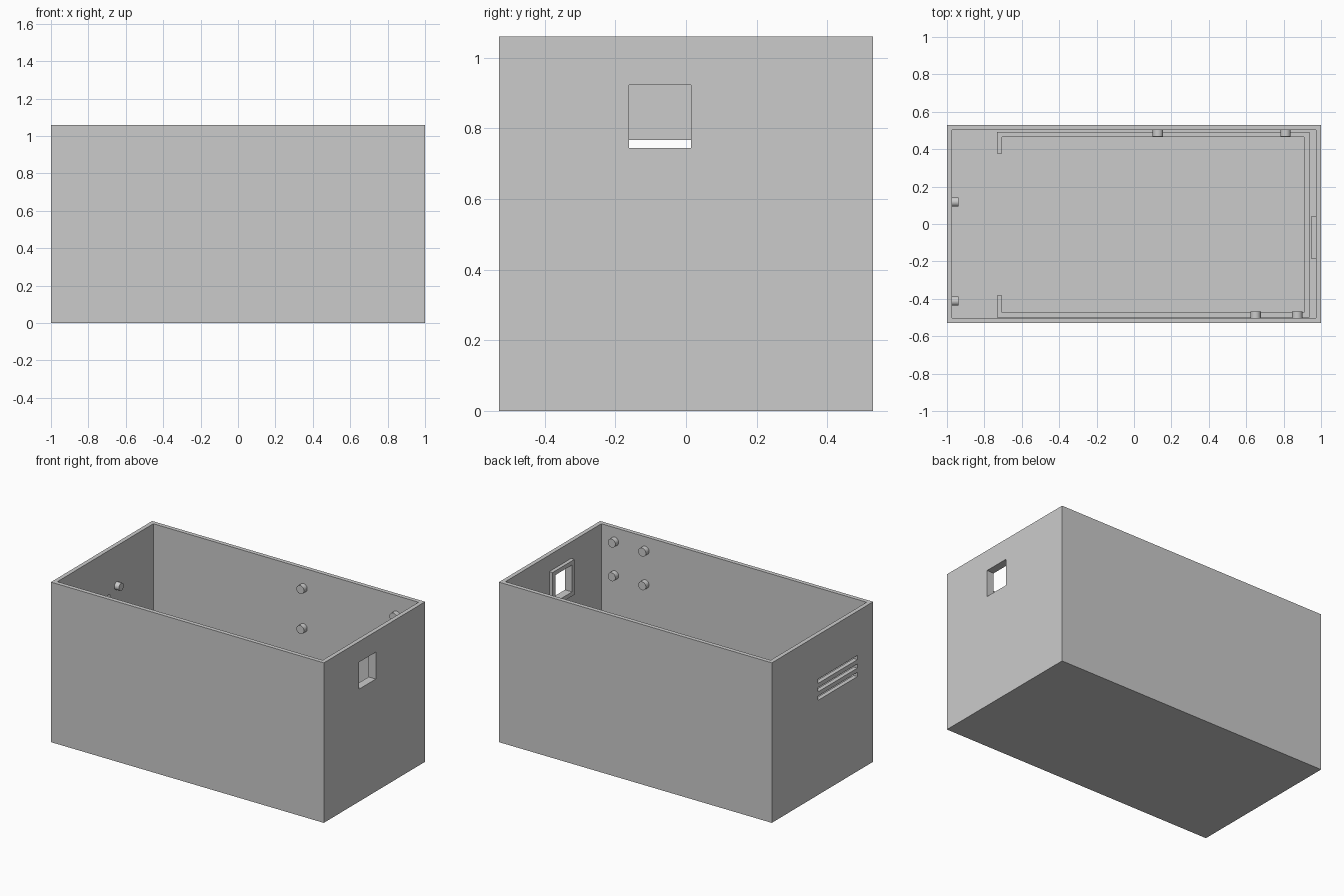
import bpy
import bmesh
from math import radians
from mathutils import Matrix, Vector

cube = bpy.data.objects.get("Cube")
if cube:
    bpy.data.objects.remove(cube, do_unlink=True)

grey = bpy.data.materials.new("light grey")
grey.use_nodes = True
grey.diffuse_color = (0.6, 0.6, 0.6, 1)
grey.node_tree.nodes["Principled BSDF"].inputs["Base Color"].default_value = (0.6, 0.6, 0.6, 1)


def finish(bm, name):
    bmesh.ops.recalc_face_normals(bm, faces=bm.faces)
    mesh = bpy.data.meshes.new(name)
    bm.to_mesh(mesh)
    bm.free()
    mesh.materials.append(grey)
    obj = bpy.data.objects.new(name, mesh)
    bpy.context.collection.objects.link(obj)
    return obj


def box(name, low, high):
    low, high = Vector(low), Vector(high)
    bm = bmesh.new()
    bmesh.ops.create_cube(bm, size=1)
    bmesh.ops.scale(bm, vec=high - low, verts=bm.verts)
    bmesh.ops.translate(bm, vec=(low + high) / 2, verts=bm.verts)
    return finish(bm, name)


def cut(target, low, high):
    cutter = box("cutter", low, high)
    cutter.hide_render = True
    mod = target.modifiers.new("cut", "BOOLEAN")
    mod.operation = "DIFFERENCE"
    mod.solver = "EXACT"
    mod.object = cutter
    bpy.context.view_layer.objects.active = target
    bpy.ops.object.modifier_apply(modifier=mod.name)
    bpy.data.objects.remove(cutter, do_unlink=True)


def peg(name, base, direction, radius):
    # Short round post standing on a wall, sunk slightly into it
    direction = Vector(direction)
    depth, sink = 0.034, 0.004
    turn = direction.to_track_quat("Z", "Y").to_matrix().to_4x4()
    centre = Vector(base) + direction * (depth - sink) / 2
    bm = bmesh.new()
    bmesh.ops.create_cone(bm, cap_ends=True, segments=32, radius1=radius, radius2=radius,
                          depth=depth + sink, matrix=Matrix.Translation(centre) @ turn)
    obj = finish(bm, name)
    bpy.ops.object.select_all(action="DESELECT")
    obj.select_set(True)
    bpy.context.view_layer.objects.active = obj
    bpy.ops.object.shade_smooth_by_angle(angle=radians(40))


# Open-topped case
W, D, H, T = 1.0, 0.53, 1.06, 0.028
IX, IY = W - T, D - T
case = box("case", (-W, -D, 0), (W, D, H))
cut(case, (-IX, -IY, T), (IX, IY, H + 0.2))

# Square window in the left wall, with a raised frame inside
y0, y1, z0, z1 = -0.161, 0.014, 0.745, 0.923
cut(case, (0.9, y0, z0), (1.1, y1, z1))
frame = box("window_frame", (0.948, y0 - 0.025, z0 - T), (IX, y1 + T, z1 + T))
cut(frame, (0.9, y0, z0), (1.1, y1, z1))

# Three vent slots in the right wall
for i in range(3):
    z = 0.627 + i * 2 * T
    cut(case, (-1.1, -0.366, z), (-0.9, 0.047, z + T))

# Mounting pegs on the back, front and right walls
for z in (0.665, 0.93):
    for x in (0.128, 0.81):
        peg("back_peg", (x, IY, z), (0, -1, 0), T)
for z in (0.747, 0.97):
    for x in (0.65, 0.873):
        peg("front_peg", (x, -IY, z), (0, 1, 0), T)
for z in (0.597, 0.797):
    for y in (-0.412, 0.118):
        peg("vent_peg", (-IX, y, z), (1, 0, 0), 0.025)

# Retaining rib on the floor, with returned ends
xa, xb, ya, yb = -0.733, 0.938, -0.5, 0.492
xi, xj, yi, yj = xa + T, xb - T, ya + T, yb - T
ea, eb = -0.382, 0.377
outline = [(xa, ea), (xa, ya), (xb, ya), (xb, yb), (xa, yb), (xa, eb),
           (xi, eb), (xi, yj), (xj, yj), (xj, yi), (xi, yi), (xi, ea)]
bm = bmesh.new()
face = bm.faces.new([bm.verts.new((x, y, T)) for x, y in outline])
top = bmesh.ops.extrude_face_region(bm, geom=[face])["geom"]
bmesh.ops.translate(bm, vec=(0, 0, 0.15),
                    verts=[v for v in top if isinstance(v, bmesh.types.BMVert)])
finish(bm, "floor_rib")
